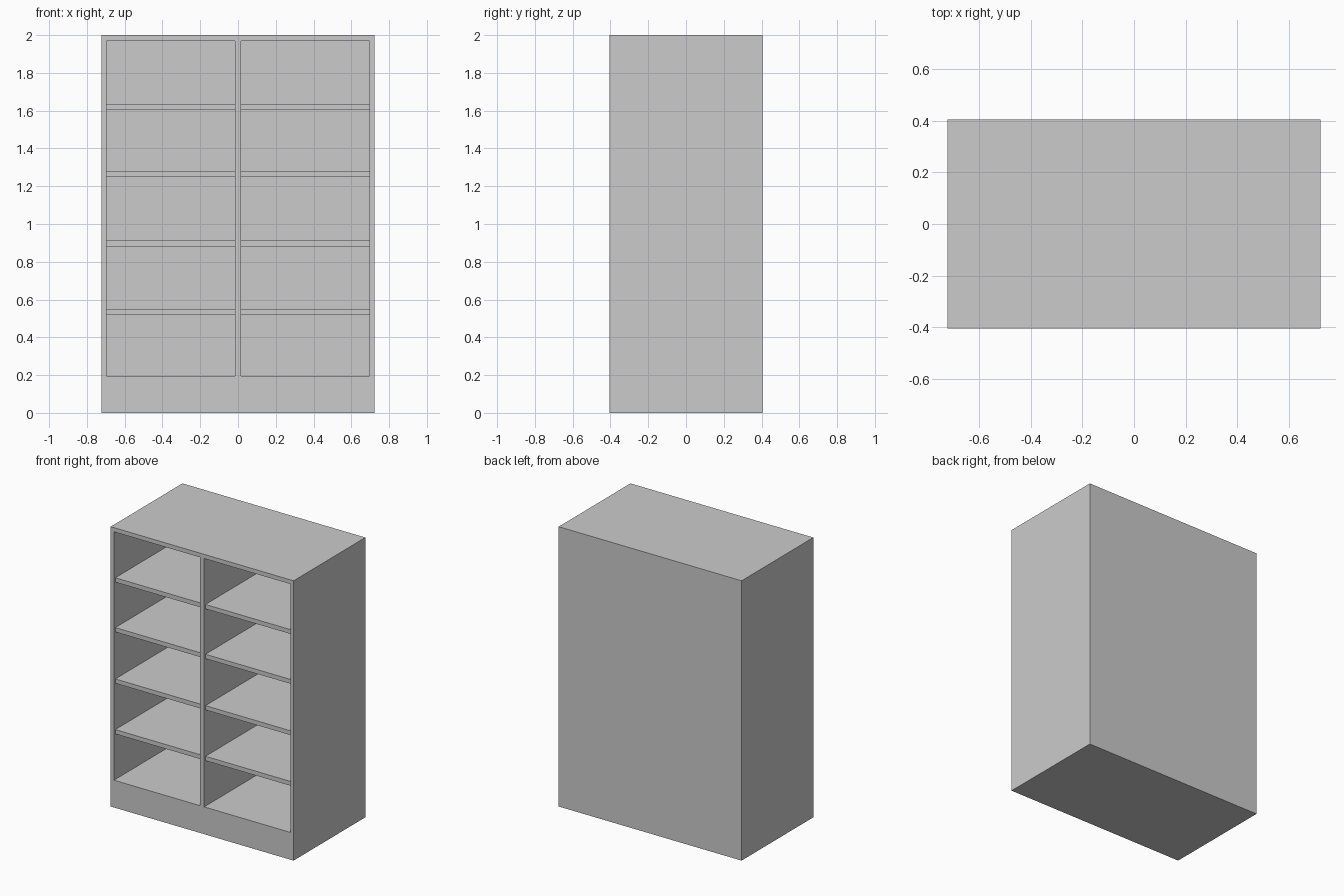
import bpy

if "Cube" in bpy.data.objects:
    bpy.data.objects.remove(bpy.data.objects["Cube"])

W, D, H = 0.723, 0.405, 2.0        # half width, half depth, height
BACK = 0.397                       # inner face of the back panel
X_IN, X_OUT = 0.016, 0.697         # opening limits of each bay
Z_LOW, Z_HIGH = 0.195, 1.97


def box(name, x, y, z):
    """Box spanning the given (min, max) ranges."""
    bpy.ops.mesh.primitive_cube_add(size=1, location=[sum(r) / 2 for r in (x, y, z)])
    ob = bpy.context.object
    ob.name = name
    ob.scale = [r[1] - r[0] for r in (x, y, z)]
    bpy.ops.object.transform_apply(location=False, rotation=False, scale=True)
    return ob


# Carcass: sides, top, solid plinth and centre divider in one piece
carcass = box("carcass", (-W, W), (-D, BACK), (0, H))
bays = {"left": (-X_OUT, -X_IN), "right": (X_IN, X_OUT)}

# Cut one opening per bay
for side, xs in bays.items():
    cutter = box(side + "_opening_cutter", xs, (-D - 0.1, D + 0.1), (Z_LOW, Z_HIGH))
    cutter.hide_render = True
    mod = carcass.modifiers.new(side + "_opening", 'BOOLEAN')
    mod.operation = 'DIFFERENCE'
    mod.solver = 'EXACT'
    mod.object = cutter
    bpy.context.view_layer.objects.active = carcass
    bpy.ops.object.modifier_apply(modifier=mod.name)
    bpy.data.objects.remove(cutter)

# Thin back panel
box("back_panel", (-W, W), (BACK, D), (0, H))

# Four shelves per bay, set slightly behind the front edge
for side, xs in bays.items():
    for i, z in enumerate((0.52, 0.882, 1.249, 1.605)):
        box(f"{side}_shelf_{i + 1}", xs, (-D + 0.015, BACK), (z, z + 0.031))
